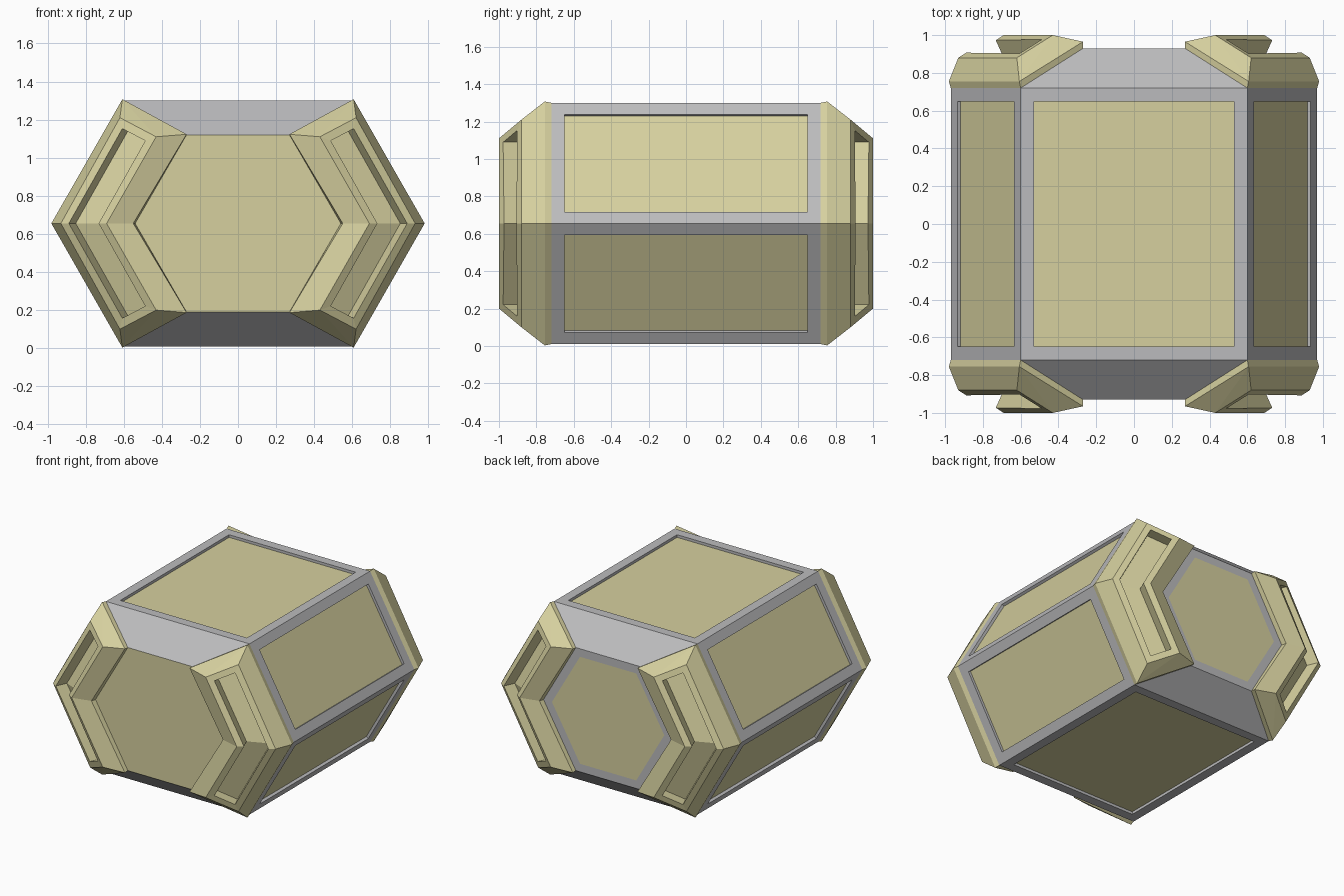
import bpy, bmesh
from mathutils import Vector

if "Cube" in bpy.data.objects:
    bpy.data.objects.remove(bpy.data.objects["Cube"])

ZC = 0.655  # height of the centre axis


def material(name, color):
    m = bpy.data.materials.new(name)
    m.diffuse_color = (*color, 1)
    m.use_nodes = True
    m.node_tree.nodes["Principled BSDF"].inputs["Base Color"].default_value = m.diffuse_color
    return m


GREY = material("grey_metal", (0.50, 0.50, 0.51))
KHAKI = material("khaki_paint", (0.67, 0.63, 0.345))


def finish(bm, name, mats):
    me = bpy.data.meshes.new(name)
    bm.to_mesh(me)
    bm.free()
    ob = bpy.data.objects.new(name, me)
    bpy.context.collection.objects.link(ob)
    for m in mats:
        me.materials.append(m)
    return ob


# Body: stretched hexagonal prism with chamfered ends
def hexagon(bm, y, side_x, corner_x, h):
    pts = [(side_x, 0), (corner_x, h), (-corner_x, h),
           (-side_x, 0), (-corner_x, -h), (corner_x, -h)]
    return [bm.verts.new((x, y, ZC + z)) for x, z in pts]


bm = bmesh.new()
rings = [hexagon(bm, -0.93, 0.54, 0.27, 0.465),
         hexagon(bm, -0.72, 0.97, 0.60, 0.645),
         hexagon(bm, 0.72, 0.97, 0.60, 0.645),
         hexagon(bm, 0.93, 0.54, 0.27, 0.465)]
panels = []
for k in range(3):
    for i in range(6):
        j = (i + 1) % 6
        f = bm.faces.new((rings[k][i], rings[k][j], rings[k + 1][j], rings[k + 1][i]))
        if k == 1:
            panels.append(f)
front = bm.faces.new(rings[0])
back = bm.faces.new(rings[3])
bmesh.ops.recalc_face_normals(bm, faces=bm.faces[:])

# Recessed long panels
bmesh.ops.inset_individual(bm, faces=panels, thickness=0.1, depth=0)
bmesh.ops.inset_individual(bm, faces=panels, thickness=0.0, depth=-0.02)
# Flush end panels, with a painted rim on the front only
rim = bmesh.ops.inset_individual(bm, faces=[front], thickness=0.07, depth=0)["faces"]
bmesh.ops.inset_individual(bm, faces=[back], thickness=0.07, depth=0)
for f in panels + [front, back] + list(rim):
    f.material_index = 1
finish(bm, "body", [GREY, KHAKI])

# Corner guards: V-shaped shells over the side chamfers, as (x, y, height above axis)
middle = [(0.97, -0.72, 0), (0.98, -0.755, 0), (0.93, -0.88, 0),
          (0.69, -1.0, 0), (0.55, -0.965, 0), (0.54, -0.93, 0)]
upper = [(0.60, -0.72, 0.645), (0.607, -0.755, 0.652), (0.62, -0.88, 0.555),
         (0.43, -1.0, 0.455), (0.27, -0.965, 0.468), (0.27, -0.93, 0.465)]
lower = [(x, y, -z) for x, y, z in upper]

bm = bmesh.new()
rows = [[bm.verts.new((x, y, ZC + z)) for x, y, z in row] for row in (lower, middle, upper)]
slot = []
for a, b in zip(rows, rows[1:]):
    for i in range(5):
        f = bm.faces.new((a[i], a[i + 1], b[i + 1], b[i]))
        if i == 2:
            slot.append(f)
for row in (rows[0], rows[2]):
    for ids in ((1, 2, 3), (1, 3, 4), (0, 1, 4, 5)):
        bm.faces.new([row[i] for i in ids])
bmesh.ops.recalc_face_normals(bm, faces=bm.faces[:])
if slot[0].normal.y > 0:
    bmesh.ops.reverse_faces(bm, faces=bm.faces[:])
# Sunken slot along the guard
bmesh.ops.inset_region(bm, faces=slot, thickness=0.045, depth=0, use_even_offset=True)
bm.normal_update()
push = sum((f.normal for f in slot), Vector())
walls = bmesh.ops.extrude_face_region(bm, geom=slot)["geom"]
floor_faces = [g for g in walls if isinstance(g, bmesh.types.BMFace)]
floor_verts = [g for g in walls if isinstance(g, bmesh.types.BMVert)]
for v in floor_verts:
    v.co -= push.normalized() * 0.088
if slot[0].is_valid:
    bmesh.ops.delete(bm, geom=slot, context='FACES_ONLY')
bm.normal_update()
guard = finish(bm, "corner_guards", [KHAKI])
mod = guard.modifiers.new("mirror", 'MIRROR')
mod.use_axis = (True, True, False)
mod.use_mirror_merge = False
